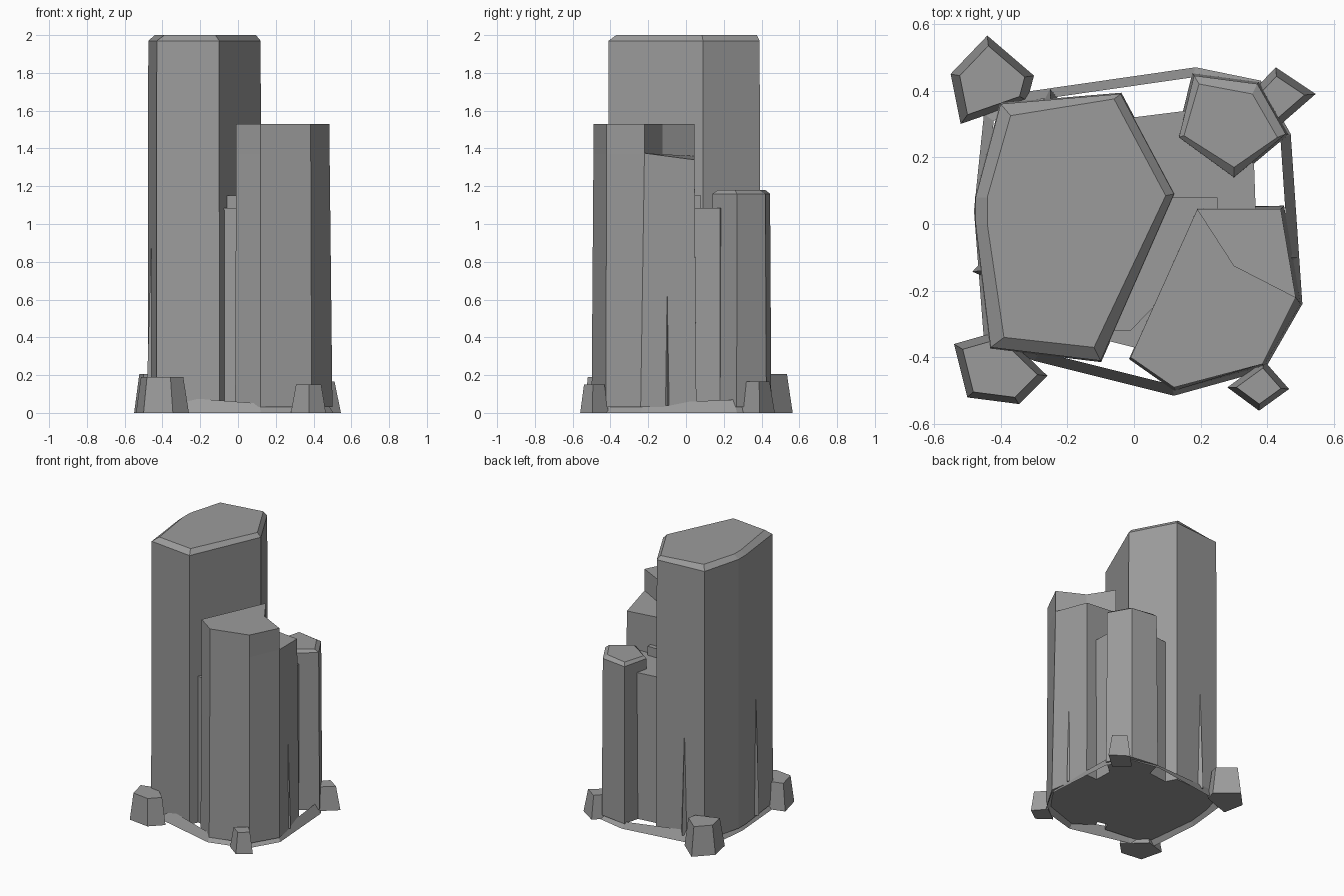
import bpy, bmesh
from mathutils import Vector

cube = bpy.data.objects.get("Cube")
if cube:
    bpy.data.objects.remove(cube)

stone = bpy.data.materials.new("grey_stone")
stone.use_nodes = True
grey = (0.33, 0.33, 0.33, 1)
stone.diffuse_color = grey
stone.node_tree.nodes["Principled BSDF"].inputs["Base Color"].default_value = grey


def centre(pts):
    return sum((Vector(p) for p in pts), Vector((0, 0))) / len(pts)


def scaled(pts, k):
    c = centre(pts)
    return [tuple(c + (Vector(p) - c) * k) for p in pts]


def level(pts, z):
    return [(x, y, z) for x, y in pts]


def loft(name, rings, capped=True):
    """Skin matching rings of points, optionally closing both ends."""
    bm = bmesh.new()
    loops = [[bm.verts.new(p) for p in ring] for ring in rings]
    n = len(loops[0])
    for low, high in zip(loops, loops[1:]):
        for i in range(n):
            j = (i + 1) % n
            bm.faces.new((low[i], low[j], high[j], high[i]))
    if capped:
        bm.faces.new(loops[0][::-1])
        bm.faces.new(loops[-1])
    bmesh.ops.remove_doubles(bm, verts=bm.verts, dist=0.0001)
    if capped:
        bmesh.ops.recalc_face_normals(bm, faces=bm.faces)
    mesh = bpy.data.meshes.new(name)
    bm.to_mesh(mesh)
    bm.free()
    mesh.materials.append(stone)
    obj = bpy.data.objects.new(name, mesh)
    bpy.context.collection.objects.link(obj)
    return obj


# Tall column with a chamfered top
tall = [(-.43, -.37), (-.10, -.41), (.12, .09), (-.04, .39), (-.40, .36), (-.475, .08), (-.475, 0)]
tall_top = [(-.39, -.34), (-.12, -.37), (.095, .085), (-.06, .375), (-.37, .325), (-.44, .08), (-.44, 0)]
loft("tall_column", [level(scaled(tall, 1.01), .03), level(tall, 1.97), level(tall_top, 2)])

# Front column: the whole prism stops at the notch floor, the upper part is cut back
front = [(-.01, -.40), (.12, -.49), (.385, -.42), (.485, -.22), (.44, .045), (.19, .045)]
front_base = [(-.015, -.405), (.12, -.50), (.39, -.425), (.50, -.24), (.45, .055), (.19, .05)]
floor = [1.37, 1.37, 1.37, 1.375, 1.34, 1.36]
loft("front_column", [level(front_base, .03), [(x, y, z) for (x, y), z in zip(front, floor)]])
upper = front[:4] + [(.30, -.125), front[5]]
loft("front_column_upper", [level(upper, 1.33), level(upper, 1.53)])

# Back column with a chamfered top
back = [(.30, .14), (.455, .27), (.37, .42), (.18, .445), (.135, .26)]
back_top = [(.30, .17), (.43, .26), (.355, .39), (.195, .42), (.15, .265)]
loft("back_column", [level(scaled(back, 1.05), .03), level(back, 1.16), level(back_top, 1.18)])

# Low core that fills the space between the columns
core = [(-.10, -.345), (.02, -.375), (.365, .04), (.36, .18), (.16, .34), (0, .32), (-.1, .2)]
loft("core_column", [level(core, .03), level(core, 1.085)])
ledge = [(-.10, -.32), (-.01, -.32), (.25, -.05), (.25, .08), (-.05, .08)]
loft("core_ledge", [level(ledge, 1), level(ledge, 1.15)])

# Open sloping skirt around the foot
skirt = [(-.45, -.35, .03), (-.30, -.41, .08), (.12, -.515, .05), (.39, -.44, .03), (.505, -.24, .05),
         (.47, .27, .07), (.38, .43, .03), (.185, .47, .04), (-.37, .39, .08), (-.45, .33, .04), (-.48, .04, .05)]
loft("foot_skirt", [[(x, y, 0) for x, y, z in skirt],
                    [(x * .935, y * .935, z) for x, y, z in skirt]], capped=False)


# Thin spikes leaning against the column walls: foot, apex, outward direction
def spike(name, foot, apex, out):
    p, tip, o = Vector(foot), Vector(apex), Vector(out).normalized()
    side = Vector((-o.y, o.x, 0)) * .045
    base = [p - o * .05 - side, p + o * .015, p - o * .05 + side]
    loft(name, [base, [tip + (b - p) * .02 for b in base]])


spike("right_spike", (.475, -.10, .04), (.46, -.10, .99), (1, 0, 0))
spike("back_spike", (-.25, .39, .04), (-.25, .37, .9), (-.1, 1, 0))
spike("left_spike", (-.47, -.14, .04), (-.46, -.14, .87), (-1, -.2, 0))

# Tapered boulders at the four corners
boulders = {
    "front_right_boulder": ([(-.50, -.52), (-.345, -.54), (-.26, -.455), (-.40, -.32), (-.54, -.36)], .19, .8),
    "back_right_boulder": ([(-.52, .30), (-.32, .37), (-.30, .445), (-.44, .565), (-.55, .45)], .205, .78),
    "back_left_boulder": ([(.43, .29), (.545, .39), (.425, .47), (.33, .37)], .165, .7),
    "front_left_boulder": ([(.375, -.56), (.465, -.495), (.39, -.41), (.28, -.49)], .15, .72),
}
for name, (pts, height, taper) in boulders.items():
    loft(name, [level(pts, 0), level(scaled(pts, taper), height)])
